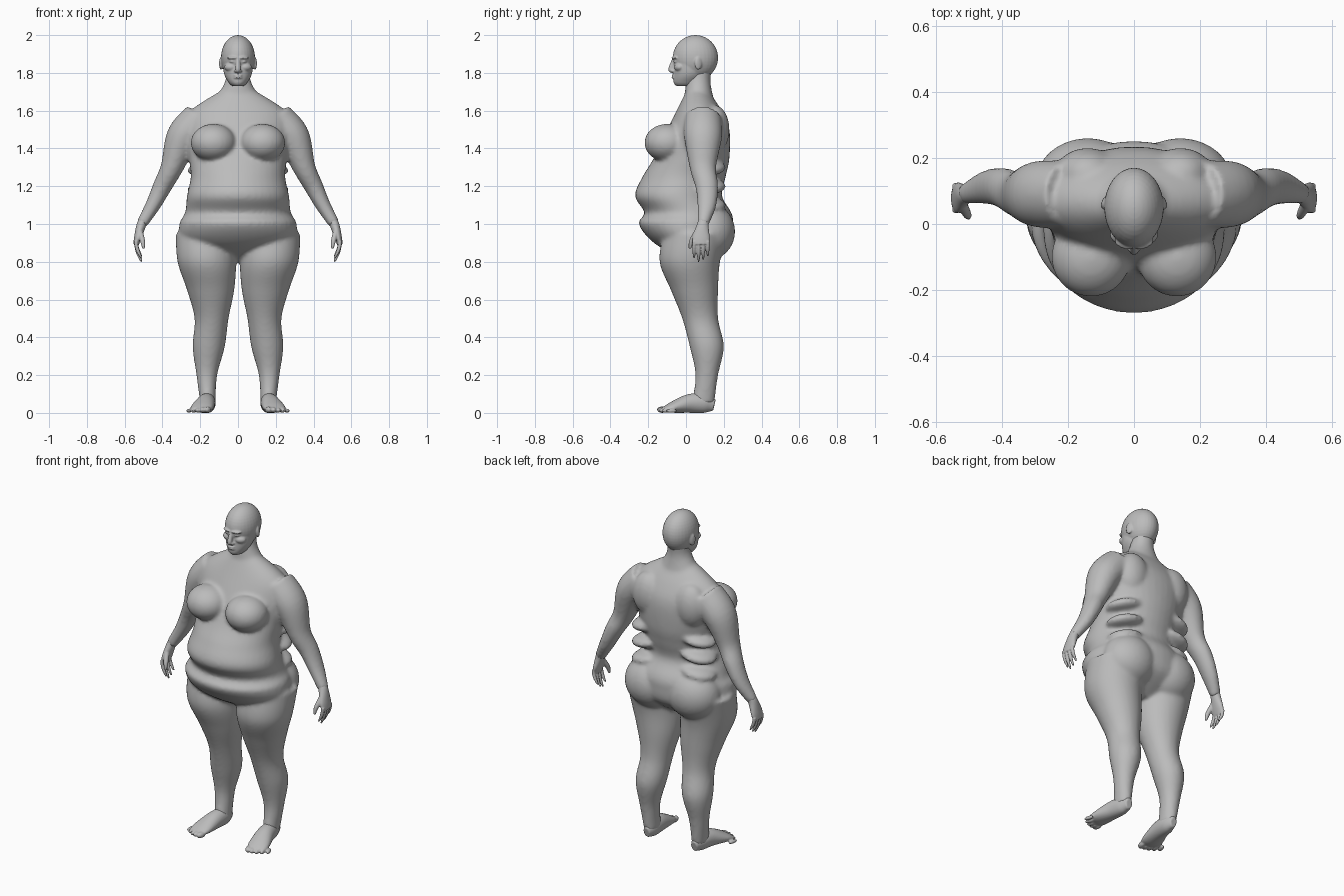
import bpy, bmesh, math
from mathutils import Vector, Matrix, Euler

cube = bpy.data.objects.get("Cube")
if cube:
    bpy.data.objects.remove(cube, do_unlink=True)

skin = bpy.data.materials.new("grey clay")
skin.use_nodes = True
grey = (0.5, 0.5, 0.5, 1)
skin.diffuse_color = grey
skin.node_tree.nodes["Principled BSDF"].inputs["Base Color"].default_value = grey

SIDES = (-1, 1)
DEPTH, UP = Vector((0, 1, 0)), Vector((0, 0, 1))


def curve_point(before, start, end, after, t):
    """Smooth curve through start and end, shaped by their neighbours."""
    slope_in, slope_out = (end - before) / 2, (after - start) / 2
    ease = t * t * (3 - 2 * t)
    rise = slope_in * t * (1 - t) ** 2 - slope_out * t * t * (1 - t)
    return start + (end - start) * ease + rise


def refine(rows, steps=6):
    """Add smoothly interpolated sections between the given ones."""
    padded = [rows[0], *rows, rows[-1]]
    fine = []
    for group in zip(padded, padded[1:], padded[2:], padded[3:]):
        for step in range(steps):
            fine.append([curve_point(*values, step / steps) for values in zip(*group)])
    return fine + [list(rows[-1])]


def loft(bm, rows, reference=DEPTH, normal=None, side=1, count=40):
    """Skin oval sections given as (x, y, z, half width, half depth)."""
    rows = refine(rows)
    rings = []
    for i, (x, y, z, half_width, half_depth) in enumerate(rows):
        previous, following = rows[max(i - 1, 0)], rows[min(i + 1, len(rows) - 1)]
        along = normal or (Vector(following[:3]) - Vector(previous[:3])).normalized()
        deep = (reference - along * reference.dot(along)).normalized()
        wide = deep.cross(along)
        ring = []
        for k in range(count):
            angle = math.tau * k / count
            point = Vector((x, y, z))
            point += wide * half_width * math.cos(angle) + deep * half_depth * math.sin(angle)
            ring.append(bm.verts.new((point.x * side, point.y, point.z)))
        rings.append(ring)
    for lower, upper in zip(rings, rings[1:]):
        for k in range(count):
            following = (k + 1) % count
            bm.faces.new((lower[k], lower[following], upper[following], upper[k]))
    bm.faces.new(rings[0])
    bm.faces.new(rings[-1])


def column(bm, rows):
    """Loft centred level sections given as (z, half width, front, back)."""
    loft(bm, [(0, (front + back) / 2, z, half_width, (back - front) / 2)
              for z, half_width, front, back in rows], normal=UP)


def blob(bm, centre, radii, side=1, turn=0, tilt=0):
    """Add an ellipsoid, mirrored across x when side is -1."""
    x, y, z = centre
    rotation = Euler((0, tilt * side, turn * side)).to_matrix().to_4x4()
    placing = Matrix.Translation((x * side, y, z)) @ rotation @ Matrix.Diagonal((*radii, 1))
    bmesh.ops.create_uvsphere(bm, u_segments=32, v_segments=20, radius=1, matrix=placing)


def fuse(bm, name, voxel, smoothing):
    """Weld overlapping parts into one soft skin."""
    bmesh.ops.recalc_face_normals(bm, faces=bm.faces)
    rough = bpy.data.meshes.new(name)
    bm.to_mesh(rough)
    bm.free()
    obj = bpy.data.objects.new(name, rough)
    bpy.context.collection.objects.link(obj)
    weld = obj.modifiers.new("Weld", "REMESH")
    weld.mode = 'VOXEL'
    weld.voxel_size = voxel
    soften = obj.modifiers.new("Soften", "SMOOTH")
    soften.factor = 0.5
    soften.iterations = smoothing
    graph = bpy.context.evaluated_depsgraph_get()
    welded = bpy.data.meshes.new_from_object(obj.evaluated_get(graph))
    obj.modifiers.clear()
    obj.data = welded
    bpy.data.meshes.remove(rough)
    welded.materials.clear()
    welded.materials.append(skin)
    for face in welded.polygons:
        face.material_index = 0
        face.use_smooth = True


def add_torso(bm):
    # Shoulders, waist, belly roll and lower belly
    column(bm, [(1.7, .1, 0, .12), (1.6, .25, -.05, .19), (1.5, .28, -.1, .23),
                (1.35, .26, -.17, .23), (1.25, .25, -.23, .21), (1.15, .27, -.27, .19),
                (1.06, .28, -.22, .24), (1, .31, -.25, .25), (.9, .29, -.17, .23),
                (.8, .1, 0, .1)])
    # Neck
    column(bm, [(1.84, .06, .02, .14), (1.75, .07, 0, .13), (1.65, .13, -.01, .15)])
    for side in SIDES:
        # Chest, shoulder blade and buttock
        blob(bm, (.13, -.1, 1.43), (.12, .12, .1), side)
        blob(bm, (.14, .15, 1.5), (.1, .08, .13), side)
        blob(bm, (.14, .12, .96), (.16, .14, .15), side)
        # Flank folds
        for height in (1.3, 1.2, 1.1):
            blob(bm, (.16, .11, height), (.11, .1, .04), side, tilt=.2)


def add_leg(bm, side):
    # Inner, outer, front and back extents, evenly spaced from hip to ankle
    extents = [(.02, .33, -.12, .22), (.01, .32, -.14, .18), (.02, .27, -.08, .17),
               (.05, .23, -.02, .17), (.07, .24, .02, .2), (.11, .22, .05, .17),
               (.12, .2, .03, .15)]
    rows = []
    for i, (inner, outer, front, back) in enumerate(extents):
        rows.append(((inner + outer) / 2, (front + back) / 2, .95 - .15 * i,
                     (outer - inner) / 2, (back - front) / 2))
    loft(bm, rows, normal=UP, side=side)


def add_arm(bm, side):
    # Shoulder to wrist
    loft(bm, [(.2, .09, 1.55, .1, .1), (.29, .09, 1.46, .09, .1), (.35, .09, 1.3, .06, .07),
              (.4, .11, 1.2, .05, .06), (.45, .11, 1.1, .04, .05), (.51, .09, 1, .03, .03)],
         side=side)


def add_head(bm):
    # Skull and jaw
    blob(bm, (0, .05, 1.88), (.09, .12, .12))
    column(bm, [(1.89, .08, -.06, .1), (1.8, .075, -.065, .1), (1.75, .05, -.065, .07),
                (1.73, .03, -.05, .05)])
    # Nose and lips
    loft(bm, [(0, -.06, 1.88, .01, .01), (0, -.08, 1.82, .014, .014),
              (0, -.07, 1.81, .01, .01)])
    for height in (1.775, 1.787):
        blob(bm, (0, -.06, height), (.024, .017, .006))
    for side in SIDES:
        # Brow, eye, cheek, nostril and ear
        blob(bm, (.03, -.06, 1.88), (.03, .015, .008), side, turn=.35)
        blob(bm, (.03, -.055, 1.86), (.015, .012, .007), side)
        blob(bm, (.045, -.04, 1.83), (.03, .02, .02), side, turn=.5)
        blob(bm, (.014, -.07, 1.81), (.008, .012, .007), side)
        blob(bm, (.09, .065, 1.85), (.008, .02, .034), side, turn=.35)


def add_hand(bm, side):
    # Palm, starting inside the wrist
    loft(bm, [(.49, .1, 1.04, .02, .03), (.51, .09, 1, .025, .03), (.53, .08, .93, .02, .046),
              (.54, .08, .89, .014, .04)], side=side)
    # Fingers curling inwards
    for i, length in enumerate((.09, .11, .1, .08)):
        rows = []
        for t in (0, .3, .6, .9, 1):
            radius = .01 * (1 - .6 * t ** 4)
            rows.append((.54 - .03 * t * t, .043 + .024 * i, .91 - length * t, radius, radius))
        loft(bm, rows, side=side)
    # Thumb
    loft(bm, [(.52, .06, .96, .016, .016), (.505, .03, .91, .013, .013),
              (.5, .02, .87, .007, .007)], side=side)


def add_foot(bm, side):
    # Heel to ball
    loft(bm, [(.16, .15, .04, .02, .03), (.16, .1, .05, .04, .05), (.17, .02, .05, .05, .05),
              (.19, -.07, .03, .06, .03), (.2, -.12, .02, .05, .01)], reference=UP, side=side)
    # Toes shrinking towards the outside
    for i in range(5):
        radius = .017 - .0015 * i
        blob(bm, (.16 + .025 * i, .003 * i * i - .125, radius), (radius, .03, radius),
             side, turn=.25)


# Trunk and limbs are welded coarsely and softened
body = bmesh.new()
add_torso(body)
for side in SIDES:
    add_leg(body, side)
    add_arm(body, side)
fuse(body, "body", 0.011, 6)

# Head, hands and feet keep finer detail
head = bmesh.new()
add_head(head)
fuse(head, "head", 0.005, 2)
for side, label in zip(SIDES, ("right", "left")):
    hand, foot = bmesh.new(), bmesh.new()
    add_hand(hand, side)
    add_foot(foot, side)
    fuse(hand, label + "_hand", 0.004, 2)
    fuse(foot, label + "_foot", 0.005, 2)
